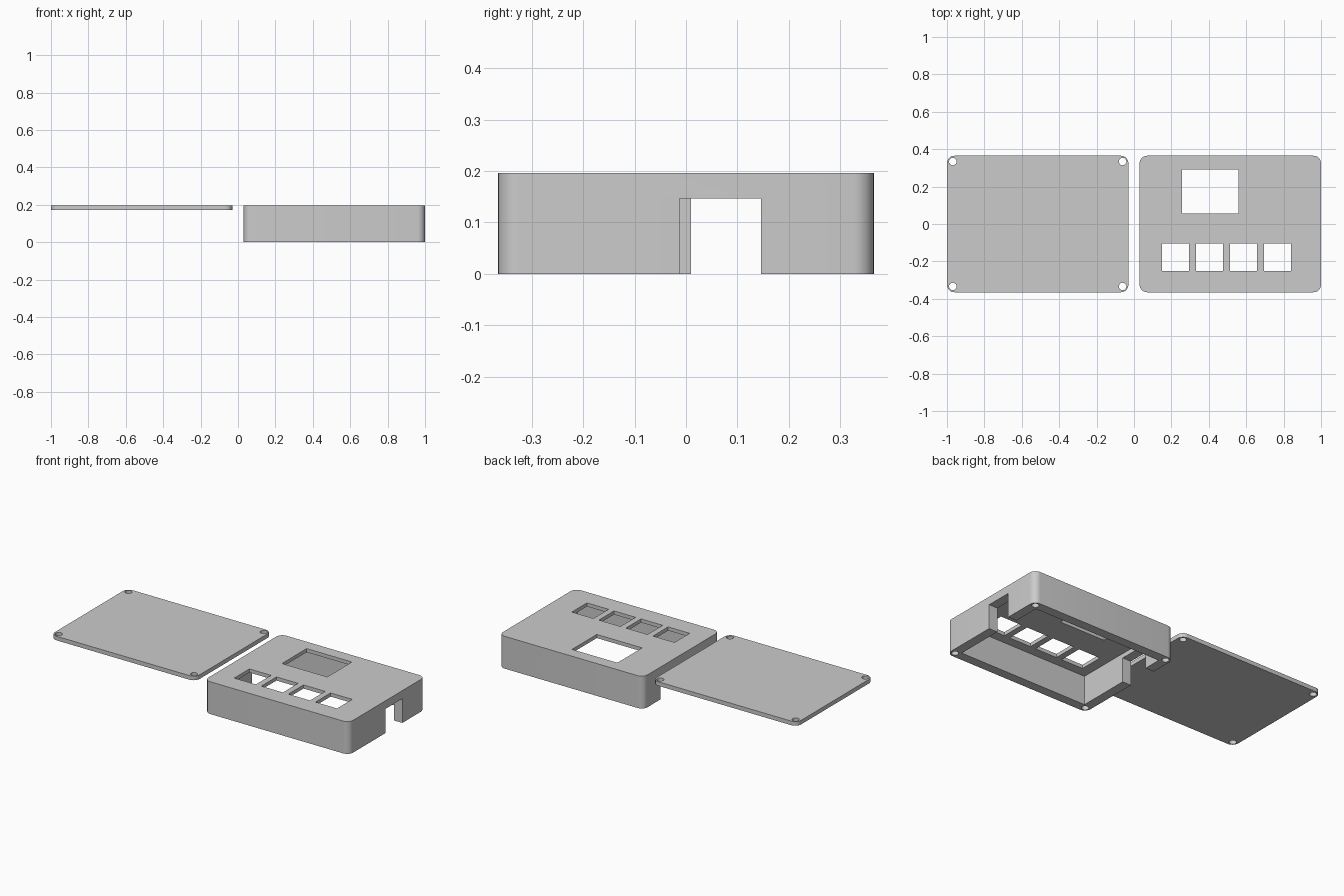
import bpy, bmesh, math
from mathutils import Matrix, Vector

if "Cube" in bpy.data.objects:
    bpy.data.objects.remove(bpy.data.objects["Cube"])

# Overall sizes
GAP, END, HALF, TOP = 0.03, 1.0, 0.365, 0.196
RADIUS, WALL, PLATE, LID = 0.04, 0.057, 0.022, 0.025
INSET, HOLE = 0.031, 0.02

grey = bpy.data.materials.new("light_grey_plastic")
grey.use_nodes = True
grey.diffuse_color = (0.6, 0.6, 0.6, 1)
grey.node_tree.nodes["Principled BSDF"].inputs["Base Color"].default_value = (0.6, 0.6, 0.6, 1)


def make_object(name, bm):
    mesh = bpy.data.meshes.new(name)
    bmesh.ops.recalc_face_normals(bm, faces=bm.faces)
    bm.to_mesh(mesh)
    bm.free()
    mesh.materials.append(grey)
    obj = bpy.data.objects.new(name, mesh)
    bpy.context.collection.objects.link(obj)
    return obj


def rounded_slab(name, x0, x1, z0, z1, steps=8):
    """Slab with rounded vertical corners."""
    bm = bmesh.new()
    corners = [(x1, HALF), (x0, HALF), (x0, -HALF), (x1, -HALF)]
    verts = []
    for i, (x, y) in enumerate(corners):
        cx = x - math.copysign(RADIUS, x - (x0 + x1) / 2)
        cy = y - math.copysign(RADIUS, y)
        for s in range(steps + 1):
            a = (i + s / steps) * math.pi / 2
            verts.append(bm.verts.new((cx + RADIUS * math.cos(a), cy + RADIUS * math.sin(a), z0)))
    base = bm.faces.new(verts)
    top = bmesh.ops.extrude_face_region(bm, geom=[base])["geom"]
    bmesh.ops.translate(bm, vec=(0, 0, z1 - z0),
                        verts=[v for v in top if isinstance(v, bmesh.types.BMVert)])
    return make_object(name, bm)


def box(x0, x1, y0, y1, z0, z1):
    bm = bmesh.new()
    mid = Vector((x0 + x1, y0 + y1, z0 + z1)) / 2
    size = Matrix.Diagonal((x1 - x0, y1 - y0, z1 - z0, 1))
    bmesh.ops.create_cube(bm, size=1, matrix=Matrix.Translation(mid) @ size)
    return make_object("cutter", bm)


def peg(x, y, z0, z1):
    bm = bmesh.new()
    bmesh.ops.create_cone(bm, cap_ends=True, segments=32, radius1=HOLE, radius2=HOLE,
                          depth=z1 - z0, matrix=Matrix.Translation((x, y, (z0 + z1) / 2)))
    return make_object("cutter", bm)


def cut(obj, cutters):
    """Subtract each cutter from the part, then discard it."""
    bpy.context.view_layer.objects.active = obj
    for c in cutters:
        c.hide_render = True
        mod = obj.modifiers.new("cut", "BOOLEAN")
        mod.operation, mod.solver, mod.object = "DIFFERENCE", "EXACT", c
        bpy.ops.object.modifier_apply(modifier=mod.name)
        bpy.data.objects.remove(c)


def screw_pegs(side, z0, z1):
    return [peg(side * x, y, z0, z1)
            for x in (GAP + INSET, END - INSET)
            for y in (INSET - HALF, HALF - INSET)]


# Case: hollow from below
case = rounded_slab("case", GAP, END, 0, TOP)
cutters = [box(GAP + WALL, END - WALL, WALL - HALF, HALF - WALL, -0.1, TOP - PLATE)]
# Cable openings in both ends
cutters.append(box(END - WALL - 0.02, END + 0.1, -0.013, 0.146, -0.1, 0.147))
cutters.append(box(GAP - 0.1, GAP + WALL + 0.02, 0.01, 0.2, -0.1, 0.147))
# Display window and four button openings
cutters.append(box(0.256, 0.56, 0.055, 0.292, 0.1, 0.3))
for i in range(4):
    x = 0.15 + i * 0.1815
    cutters.append(box(x, x + 0.145, -0.25, -0.105, 0.1, 0.3))
# Blind screw holes
cutters += screw_pegs(1, -0.1, 0.15)
cut(case, cutters)

# Lid lying beside the case, with screw holes through it
lid = rounded_slab("lid", -END, -GAP, TOP - LID, TOP)
cut(lid, screw_pegs(-1, 0.1, 0.3))

# Smooth shading on curved corners and holes only
for obj in (case, lid):
    bpy.ops.object.select_all(action="DESELECT")
    obj.select_set(True)
    bpy.context.view_layer.objects.active = obj
    bpy.ops.object.shade_smooth_by_angle(angle=math.radians(30))
